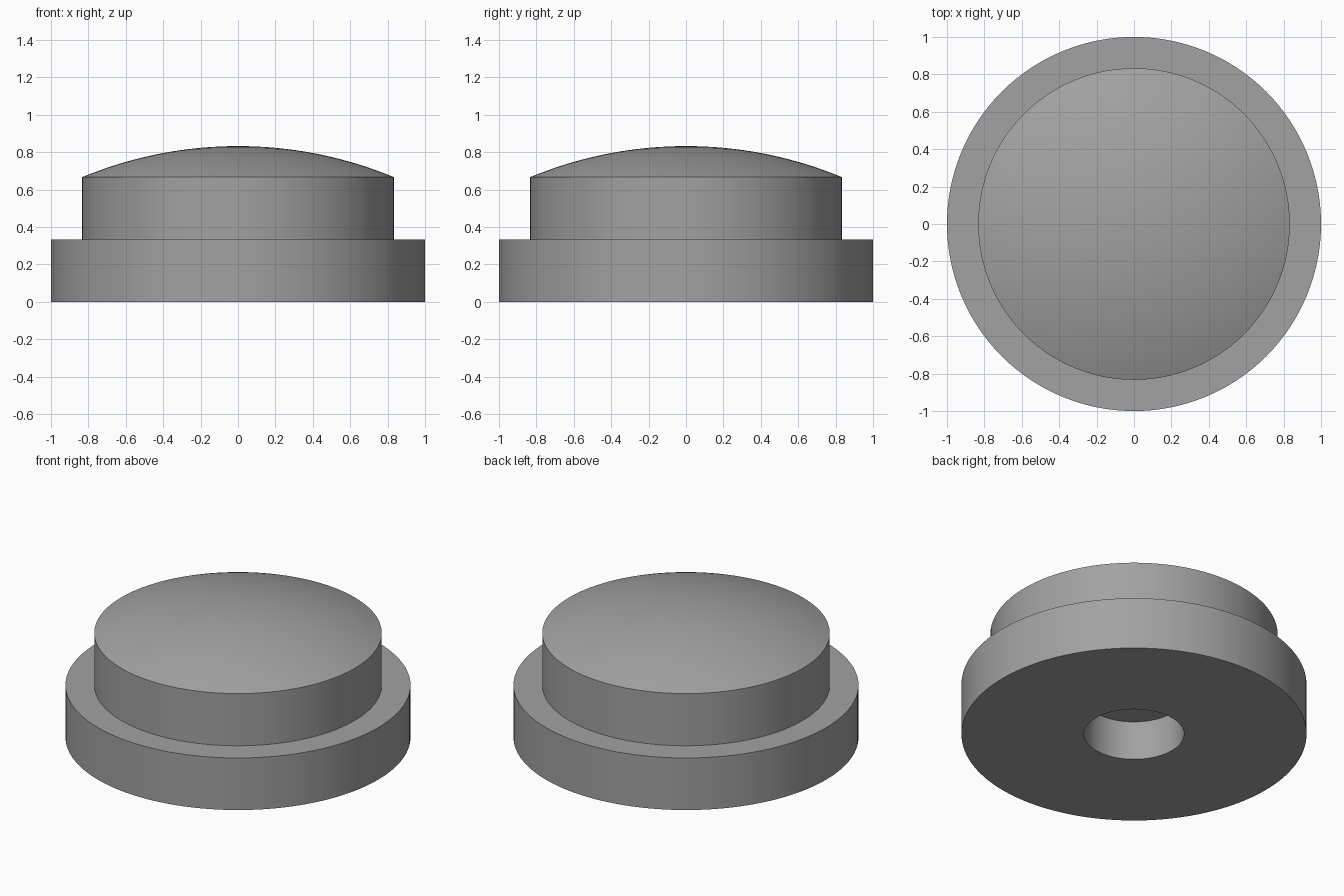
import bpy
import bmesh
import math

if "Cube" in bpy.data.objects:
    bpy.data.objects.remove(bpy.data.objects["Cube"])

SEGMENTS = 128
BASE_R, CAP_R, HOLE_R = 1.0, 0.833, 0.29
BASE_H, CAP_H, TOP_H, HOLE_D = 0.333, 0.667, 0.833, 0.25

grey = bpy.data.materials.new("plain grey")
grey.diffuse_color = (0.36, 0.36, 0.36, 1.0)
grey.use_nodes = True
grey.node_tree.nodes["Principled BSDF"].inputs["Base Color"].default_value = grey.diffuse_color

# Half section: blind hole, base flange, cap wall
profile = [(0, HOLE_D), (HOLE_R, HOLE_D), (HOLE_R, 0), (BASE_R, 0),
           (BASE_R, BASE_H), (CAP_R, BASE_H)]

# Spherical dome from the cap rim to the axis
rise = TOP_H - CAP_H
dome_r = (CAP_R ** 2 + rise ** 2) / (2 * rise)
rim_angle = math.asin(CAP_R / dome_r)
steps = 16
for i in range(steps + 1):
    a = rim_angle * (1 - i / steps)
    profile.append((dome_r * math.sin(a), TOP_H - dome_r + dome_r * math.cos(a)))

# Revolve the section into one closed button
bm = bmesh.new()
verts = [bm.verts.new((r, 0, z)) for r, z in profile]
edges = [bm.edges.new(pair) for pair in zip(verts, verts[1:])]
bmesh.ops.spin(bm, geom=verts + edges, cent=(0, 0, 0), axis=(0, 0, 1),
               angle=math.tau, steps=SEGMENTS, use_merge=False)
bmesh.ops.remove_doubles(bm, verts=bm.verts, dist=1e-4)
bmesh.ops.recalc_face_normals(bm, faces=bm.faces)

mesh = bpy.data.meshes.new("domed_button")
bm.to_mesh(mesh)
bm.free()
mesh.materials.append(grey)
button = bpy.data.objects.new("domed_button", mesh)
bpy.context.collection.objects.link(button)

# Smooth walls and dome, crisp rims
bpy.context.view_layer.objects.active = button
button.select_set(True)
bpy.ops.object.shade_smooth_by_angle(angle=math.radians(30))
